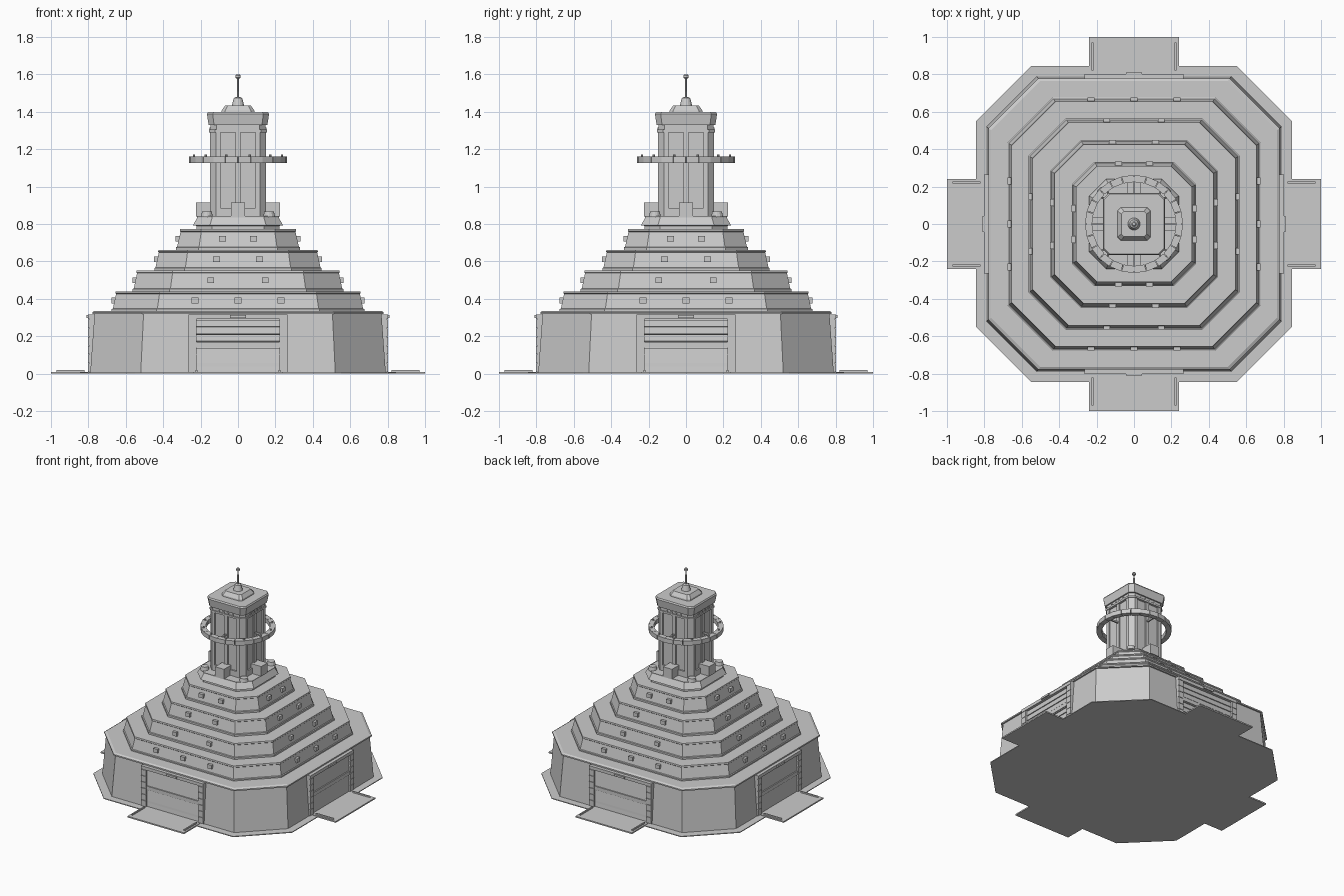
import bpy, bmesh, math
from mathutils import Matrix, Vector

if "Cube" in bpy.data.objects:
    bpy.data.objects.remove(bpy.data.objects["Cube"])


def finish(bm, name):
    bmesh.ops.recalc_face_normals(bm, faces=bm.faces)
    me = bpy.data.meshes.new(name)
    bm.to_mesh(me)
    bm.free()
    ob = bpy.data.objects.new(name, me)
    bpy.context.collection.objects.link(ob)
    return ob


def octagon_stack(name, sections):
    """Loft chamfered squares; each section is (z, half width, half flat length)."""
    bm = bmesh.new()
    rings = []
    for z, h, c in sections:
        pts = [(c, -h), (h, -c), (h, c), (c, h), (-c, h), (-h, c), (-h, -c), (-c, -h)]
        rings.append([bm.verts.new((x, y, z)) for x, y in pts])
    for a, b in zip(rings, rings[1:]):
        for i in range(8):
            j = (i + 1) % 8
            bm.faces.new((a[i], a[j], b[j], b[i]))
    bm.faces.new(rings[0][::-1])
    bm.faces.new(rings[-1])
    return finish(bm, name)


def four_sided(name, boxes):
    """Boxes (x0, x1, out0, out1, z0, z1[, tilt]) on the front, repeated on all four sides."""
    bm = bmesh.new()
    for k in range(4):
        turn = Matrix.Rotation(k * math.pi / 2, 4, 'Z')
        for x0, x1, d0, d1, z0, z1, *tilt in boxes:
            mid = Vector(((x0 + x1) / 2, -(d0 + d1) / 2, (z0 + z1) / 2))
            m = turn @ Matrix.Translation(mid)
            if tilt:
                m = m @ Matrix.Rotation(tilt[0], 4, 'X')
            bmesh.ops.create_cube(bm, size=1, matrix=m @ Matrix.Diagonal((x1 - x0, d1 - d0, z1 - z0, 1)))
    return finish(bm, name)


def lathe(name, profile, n):
    """Closed turned solid from (radius, z) points."""
    bm = bmesh.new()
    rings = [[bm.verts.new((r * math.cos(2 * math.pi * i / n), r * math.sin(2 * math.pi * i / n), z))
              for i in range(n)] for r, z in profile]
    for a, b in zip(rings, rings[1:]):
        for i in range(n):
            j = (i + 1) % n
            bm.faces.new((a[i], a[j], b[j], b[i]))
    bm.faces.new(rings[0][::-1])
    bm.faces.new(rings[-1])
    return finish(bm, name)


# Ground plate, entrance aprons and their curbs
octagon_stack("ground_plate", [(0, 0.845, 0.55), (0.006, 0.845, 0.55)])
four_sided("aprons", [(-0.24, 0.24, 0.78, 1.0, 0, 0.01)])
four_sided("apron_curbs", [(s * 0.222 - 0.005, s * 0.222 + 0.005, 0.82, 0.97, 0.005, 0.02) for s in (-1, 1)])

# Main base wall with rim
octagon_stack("base_wall", [(0.005, 0.79, 0.52), (0.318, 0.767, 0.505)])
octagon_stack("base_rim", [(0.318, 0.779, 0.512), (0.328, 0.779, 0.512), (0.336, 0.765, 0.502)])

# Large slatted doors in blocky frames
four_sided("door_slats", [(-0.222, 0.222, 0.77, 0.788, 0.016 + i * 0.039, 0.053 + i * 0.039, -0.12)
                          for i in range(7)])
four_sided("door_crossbar", [(-0.222, 0.222, 0.77, 0.795, 0.14, 0.168)])
posts = []
for s in (-1, 1):
    xs = sorted((s * 0.222, s * 0.265))
    posts.append((*xs, 0.74, 0.795, 0.005, 0.312))
    posts += [(*xs, 0.75, 0.801, 0.01 + i * 0.047, 0.054 + i * 0.047) for i in range(6)]
four_sided("door_posts", posts)
four_sided("door_headers", [(-0.265, 0.265, 0.74, 0.801, 0.292, 0.316)])
four_sided("door_lamps", [(-0.042, 0.042, 0.79, 0.811, 0.298, 0.313)])

# Stepped tiers: z0, z1, lower half, upper half, lower flat, upper flat, window positions
tiers = [
    (0.330, 0.440, 0.675, 0.652, 0.435, 0.420, (-0.23, 0, 0.23)),
    (0.438, 0.551, 0.563, 0.540, 0.365, 0.350, (-0.145, 0.145)),
    (0.550, 0.662, 0.447, 0.423, 0.285, 0.270, (-0.115, 0.115)),
    (0.660, 0.772, 0.332, 0.307, 0.212, 0.197, (-0.083, 0.083)),
]
for n, (z0, z1, h0, h1, c0, c1, wins) in enumerate(tiers, 1):
    octagon_stack(f"tier_{n}", [
        (z0, h0, c0), (z0 + 0.015, h0, c0), (z0 + 0.018, h0 - 0.006, c0 - 0.004),
        (z1 - 0.014, h1, c1), (z1 - 0.010, h1 + 0.004, c1 + 0.002), (z1, h1 + 0.002, c1)])
    zw = z0 + 0.062
    four_sided(f"tier_{n}_windows", [(x - 0.018, x + 0.018, h1 - 0.02, h0 + 0.001, zw - 0.016, zw + 0.014)
                                     for x in wins])

# Top platform
octagon_stack("tower_platform", [(0.765, 0.222, 0.14), (0.79, 0.222, 0.14), (0.793, 0.240, 0.15),
                                 (0.835, 0.218, 0.138), (0.842, 0.218, 0.138)])
four_sided("platform_boxes", [(-0.038, 0.038, 0.13, 0.224, 0.84, 0.916)])
bm = bmesh.new()
for k in range(4):
    a = math.pi / 4 + k * math.pi / 2
    bmesh.ops.create_cone(bm, cap_ends=True, segments=12, radius1=0.032, radius2=0.026, depth=0.03,
                          matrix=Matrix.Translation((0.235 * math.cos(a), 0.235 * math.sin(a), 0.852)))
finish(bm, "platform_discs")

# Tower shaft with corner posts and ribs
octagon_stack("tower_core", [(0.84, 0.138, 0.105), (1.32, 0.138, 0.105)])
bm = bmesh.new()
for sx in (-1, 1):
    for sy in (-1, 1):
        p = [(0.094, 0.094), (0.150, 0.094), (0.150, 0.118), (0.118, 0.150), (0.094, 0.150)]
        lo = [bm.verts.new((sx * x, sy * y, 0.84)) for x, y in p]
        hi = [bm.verts.new((sx * x, sy * y, 1.292)) for x, y in p]
        bm.faces.new(lo)
        bm.faces.new(hi)
        for i in range(5):
            j = (i + 1) % 5
            bm.faces.new((lo[i], lo[j], hi[j], hi[i]))
finish(bm, "tower_corner_posts")
four_sided("tower_ribs", [(-0.014, 0.014, 0.12, 0.148, 0.84, 1.292),
                          (-0.1, 0.1, 0.12, 0.149, 0.84, 0.885)])

# Collar, head and roof
octagon_stack("tower_collar", [(1.29, 0.155, 0.122), (1.304, 0.155, 0.122)])
octagon_stack("tower_neck", [(1.30, 0.147, 0.116), (1.335, 0.147, 0.116)])
four_sided("neck_lights", [(x - 0.006, x + 0.006, 0.14, 0.153, 1.304, 1.317) for x in (-0.06, -0.02, 0.02, 0.06)])
octagon_stack("tower_head", [(1.328, 0.157, 0.128), (1.388, 0.166, 0.135), (1.398, 0.160, 0.131)])
octagon_stack("roof_cap", [(1.395, 0.089, 0.070), (1.408, 0.087, 0.068), (1.434, 0.068, 0.054)])

# Antenna with tip
lathe("antenna_base", [(0.034, 1.43), (0.030, 1.445), (0.022, 1.474), (0.012, 1.478)], 16)
lathe("antenna_mast", [(0.006, 1.47), (0.005, 1.585)], 8)
lathe("antenna_tip", [(0.009, 1.578), (0.014, 1.583), (0.014, 1.594), (0.009, 1.60)], 12)

# Walkway ring of segments with studs and thin spokes
bm = bmesh.new()
N = 24
for i in range(N):
    vs = []
    for z in (1.126, 1.160):
        for r, e in ((0.224, 0.02), (0.224, 0.98), (0.262, 0.98), (0.262, 0.02)):
            a = 2 * math.pi * (i + e) / N
            vs.append(bm.verts.new((r * math.cos(a), r * math.sin(a), z)))
    for f in ((0, 1, 2, 3), (4, 5, 6, 7), (0, 1, 5, 4), (1, 2, 6, 5), (2, 3, 7, 6), (3, 0, 4, 7)):
        bm.faces.new([vs[j] for j in f])
finish(bm, "ring_segments")
bm = bmesh.new()
for i in range(12):
    a = 2 * math.pi * (i + 0.5) / 12
    bmesh.ops.create_cone(bm, cap_ends=True, segments=8, radius1=0.006, radius2=0.006, depth=0.014,
                          matrix=Matrix.Translation((0.243 * math.cos(a), 0.243 * math.sin(a), 1.164)))
finish(bm, "ring_studs")
four_sided("ring_spokes", [(-0.006, 0.006, 0.13, 0.228, 1.137, 1.149)])
